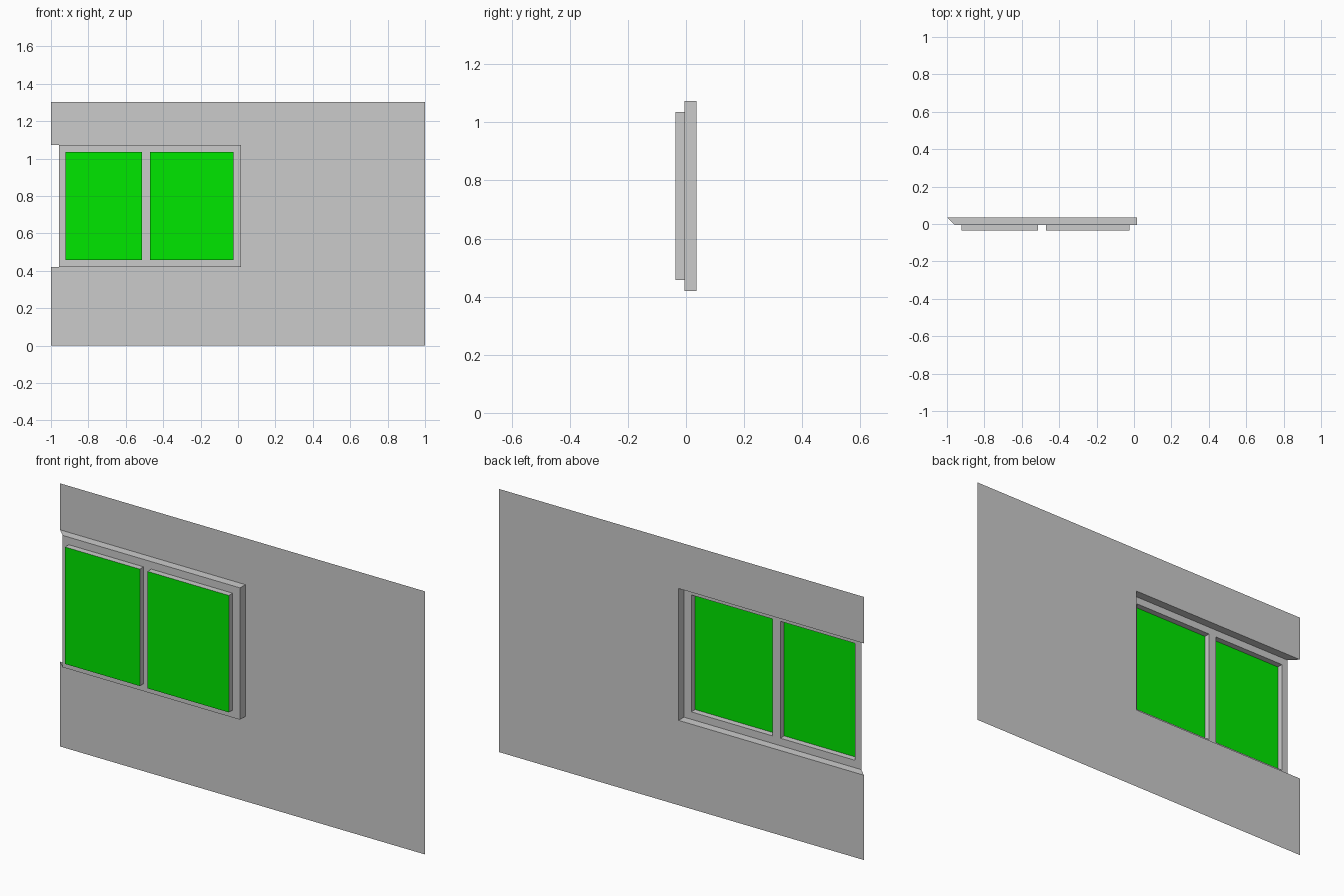
import bpy, bmesh

if "Cube" in bpy.data.objects:
    bpy.data.objects.remove(bpy.data.objects["Cube"])

# Depth layers: wall sheet at the back, frame sheet, glass at the front
Y_WALL, Y_FRAME, Y_GLASS = 0.036, -0.006, -0.036
WALL_X, WALL_Z = 1.0, 1.303
FRAME = (-0.957, 0.015, 0.42, 1.073)          # x0, x1, z0, z1
PANES = [(-0.923, -0.513), (-0.471, -0.025)]  # x ranges
PANE_Z = (0.457, 1.036)


def finish(name, bm, color=None):
    bmesh.ops.remove_doubles(bm, verts=bm.verts, dist=1e-5)
    mesh = bpy.data.meshes.new(name)
    bm.to_mesh(mesh)
    bm.free()
    obj = bpy.data.objects.new(name, mesh)
    bpy.context.collection.objects.link(obj)
    if color:
        mat = bpy.data.materials.new(name + "_color")
        mat.diffuse_color = color
        mat.use_nodes = True
        mat.node_tree.nodes["Principled BSDF"].inputs["Base Color"].default_value = mat.diffuse_color
        mesh.materials.append(mat)
    return obj


def poly(bm, pts):
    bm.faces.new([bm.verts.new(p) for p in pts])


def sheet(name, y, xs, zs, holes=(), color=None):
    """Flat grid of front-facing cells with some cells left open."""
    bm = bmesh.new()
    for i, (a, b) in enumerate(zip(xs, xs[1:])):
        for j, (c, d) in enumerate(zip(zs, zs[1:])):
            if (i, j) not in holes:
                poly(bm, [(a, y, c), (b, y, c), (b, y, d), (a, y, d)])
    return finish(name, bm, color)


def reveal(name, back, front, closed):
    """Side strips joining two (x, z) outlines at different depths."""
    (yb, pb), (yf, pf) = back, front
    bm = bmesh.new()
    n = len(pb)
    for i in range(n if closed else n - 1):
        k = (i + 1) % n
        poly(bm, [(pb[i][0], yb, pb[i][1]), (pb[k][0], yb, pb[k][1]),
                  (pf[k][0], yf, pf[k][1]), (pf[i][0], yf, pf[i][1])])
    return finish(name, bm)


x0, x1, z0, z1 = FRAME

# Wall with a notch open to its left edge
sheet("wall", Y_WALL, [-WALL_X, x1, WALL_X], [0, z0, z1, WALL_Z], {(0, 1)})

# Bottom, right and top returns from wall to frame (left end is open)
reveal("frame_returns",
       (Y_WALL, [(-WALL_X, z0), (x1, z0), (x1, z1), (-WALL_X, z1)]),
       (Y_FRAME, [(x0, z0), (x1, z0), (x1, z1), (x0, z1)]), False)

# Window frame with two openings
sheet("window_frame", Y_FRAME, [x0, *PANES[0], *PANES[1], x1],
      [z0, *PANE_Z, z1], {(1, 1), (3, 1)})

# Raised panes: grey sides and green glass
for side, (a, b) in zip(("left", "right"), PANES):
    c, d = PANE_Z
    loop = [(a, c), (b, c), (b, d), (a, d)]
    reveal(side + "_pane_sides", (Y_FRAME, loop), (Y_GLASS, loop), True)
    sheet(side + "_glass", Y_GLASS, [a, b], [c, d], color=(0.0, 0.8, 0.0, 1))
